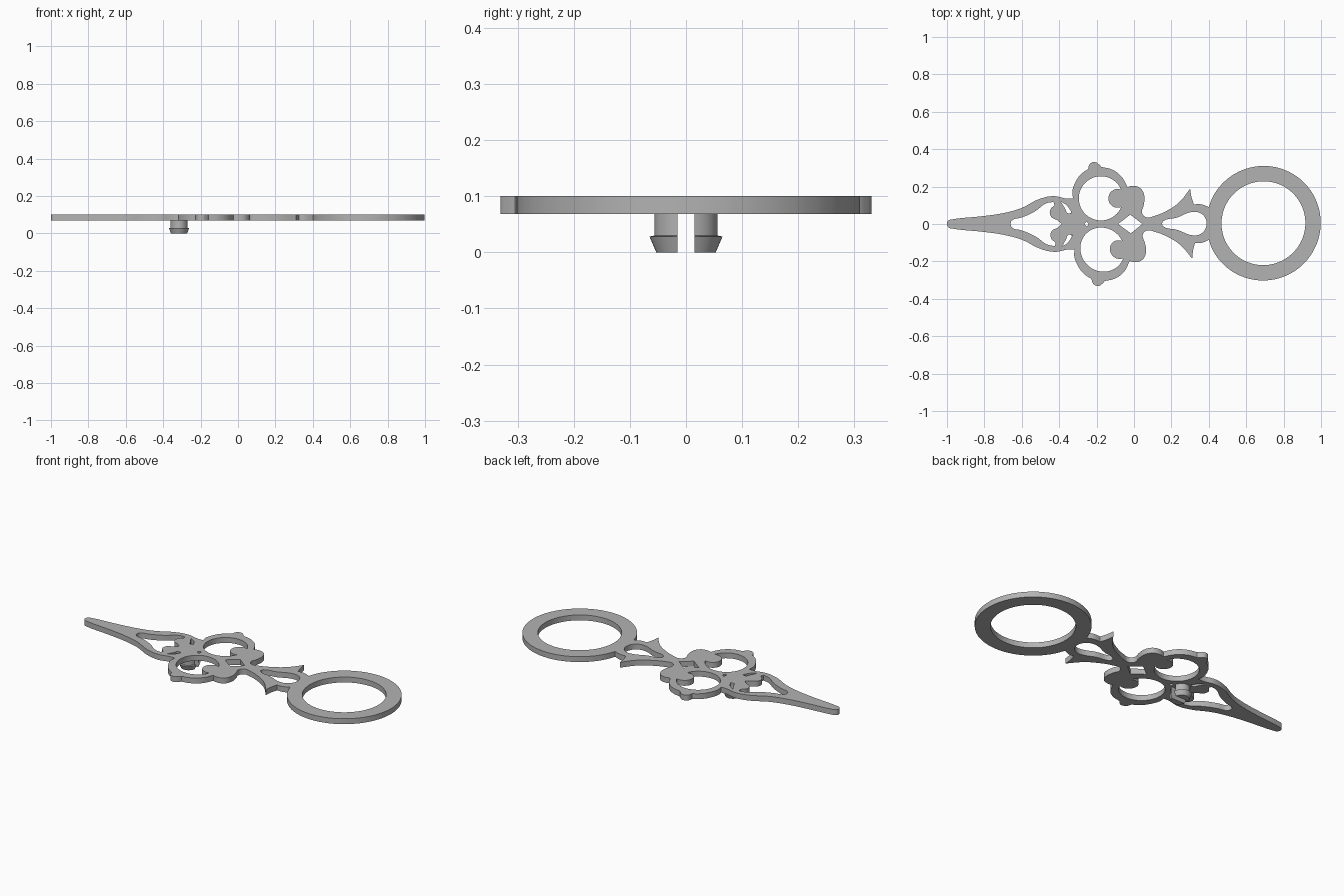
import bpy
import bmesh
from math import sin, cos, pi, radians, asin, acos, atan2

default_cube = bpy.data.objects.get("Cube")
if default_cube:
    bpy.data.objects.remove(default_cube, do_unlink=True)

# One plain grey material
grey = bpy.data.materials.new("plain grey")
grey.use_nodes = True
grey_colour = (.45, .45, .45, 1)
grey.diffuse_color = grey_colour
grey.node_tree.nodes["Principled BSDF"].inputs["Base Color"].default_value = grey_colour

PLATE_BOTTOM, PLATE_TOP = .068, .1
RING_X, RING_OUTER, RING_INNER = .692, .306, .224
SHARP = True


def arc(cx, cy, radius, start, end, steps):
    """Points along a circular arc, angles in radians."""
    angles = [start + (end - start) * i / steps for i in range(steps + 1)]
    return [(cx + radius * cos(a), cy + radius * sin(a)) for a in angles]


def lower(points):
    """Mirrored copy, slightly skewed because the two sides are not quite equal."""
    return [(p[0] + (.06 * p[1] if p[0] < .35 else 0), -p[1], *p[2:]) for p in points]


def closed(half):
    """Close an upper half outline with its mirrored lower half."""
    return half + lower([p for p in reversed(half) if p[1] > .0001])


def add_spline(curve, points):
    spline = curve.splines.new('BEZIER')
    spline.bezier_points.add(len(points) - 1)
    spline.use_cyclic_u = True
    spline.resolution_u = 5
    for knot, point in zip(spline.bezier_points, points):
        x, y = point[:2]
        knot.co = (x, y + .006 * max(x, 0), 0)
        handle = 'VECTOR' if len(point) > 2 else 'AUTO'
        knot.handle_left_type = knot.handle_right_type = handle


def finish(obj):
    obj.data.materials.clear()
    obj.data.materials.append(grey)
    bpy.ops.object.select_all(action='DESELECT')
    obj.select_set(True)
    bpy.context.view_layer.objects.active = obj
    bpy.ops.object.shade_smooth_by_angle(angle=radians(35))


# Upper half of the outer silhouette: tapered tip, side frame, loop, arm, fin, ring
tip = [(-1, 0), (-.993, .018), (-.97, .025), (-.8, .043), (-.69, .06),
       (-.6, .086), (-.51, .132), (-.43, .149), (-.36, .136), (-.325, .136, SHARP)]
loop = [(-.33, .17), (-.315, .22), (-.285, .265), (-.245, .294, SHARP),
        (-.237, .32), (-.21, .331), (-.187, .318), (-.175, .305, SHARP),
        (-.12, .292), (-.07, .257), (-.035, .198, SHARP)]
arm = [(-.005, .204), (.035, .19), (.055, .15), (.052, .1), (.043, .06),
       (.065, .036), (.11, .043), (.17, .067), (.24, .113), (.3, .187, SHARP),
       (.308, .14), (.32, .103, SHARP), (.36, .103), (.4, .088, SHARP)]
ring_edge = arc(RING_X, 0, RING_OUTER, radians(162), 0, 18)

# Openings that straddle the centre line
long_window = [(-.66, 0, SHARP), (-.655, .017), (-.6, .035), (-.53, .067), (-.47, .11),
               (-.43, .118, SHARP), (-.425, .1, SHARP), (-.448, .075),
               (-.444, .04), (-.41, .02, SHARP), (-.385, 0, SHARP)]
arm_window = [(.15, 0, SHARP), (.155, .013), (.23, .033), (.315, .063),
              (.36, .053), (.383, .025), (.388, 0)]
diamond = [(-.085, 0, SHARP), (-.02, .05, SHARP), (.045, 0, SHARP)]
small_diamond = [(-.265, 0, SHARP), (-.252, .014, SHARP), (-.243, 0, SHARP)]
ring_window = arc(RING_X, 0, RING_INNER, pi, 0, 18)

# Round opening inside each loop, with a ball-shaped scroll end biting into it
hole_x, hole_y, hole_r, ball_gap, ball_r = -.177, .137, .118, .09, .05
meet = acos((hole_r ** 2 + ball_gap ** 2 - ball_r ** 2) / (2 * hole_r * ball_gap))
ball_meet = atan2(hole_r * sin(meet), hole_r * cos(meet) - ball_gap)
hole_arc = arc(hole_x, hole_y, hole_r, meet, 2 * pi - meet, 24)
ball_arc = arc(hole_x + ball_gap, hole_y, ball_r, 2 * pi - ball_meet, ball_meet, 14)
hole_arc[0] += (SHARP,)
hole_arc[-1] += (SHARP,)
loop_window = hole_arc + ball_arc[1:-1]

# Slim crescent between the scroll, hub and loop
crescent = [(-.392, .12, SHARP), (-.358, .098), (-.333, .06, SHARP),
            (-.355, .058), (-.367, .08)]

# Flat openwork plate
curve = bpy.data.curves.new("openwork_plate", 'CURVE')
curve.dimensions = '2D'
curve.fill_mode = 'BOTH'
curve.extrude = (PLATE_TOP - PLATE_BOTTOM) / 2
for half in (tip + loop + arm + ring_edge[1:], long_window, arm_window,
             diamond, small_diamond, ring_window):
    add_spline(curve, closed(half))
for opening in (loop_window, crescent):
    add_spline(curve, opening)
    add_spline(curve, lower(opening))

plate = bpy.data.objects.new("openwork_plate", curve)
plate.location.z = (PLATE_TOP + PLATE_BOTTOM) / 2
bpy.context.collection.objects.link(plate)
bpy.ops.object.select_all(action='DESELECT')
plate.select_set(True)
bpy.context.view_layer.objects.active = plate
bpy.ops.object.convert(target='MESH')
plate = bpy.context.view_layer.objects.active

# Weld the caps to the walls
bm = bmesh.new()
bm.from_mesh(plate.data)
bmesh.ops.remove_doubles(bm, verts=bm.verts, dist=.00005)
bmesh.ops.recalc_face_normals(bm, faces=bm.faces)
bm.to_mesh(plate.data)
bm.free()
finish(plate)


def snap_pin(name, side):
    """Half of a split round pin with a barbed end."""
    profile = [(.053, 0), (.065, .028), (.056, .03), (.056, .072)]
    bm = bmesh.new()
    rows = []
    for radius, z in profile:
        cut = asin(.015 / radius)
        rows.append([bm.verts.new((x * .85 - .315, y * side, z))
                     for x, y in arc(0, 0, radius, cut, pi - cut, 20)])
    for low, high in zip(rows, rows[1:]):
        for i in range(len(low)):
            j = (i + 1) % len(low)
            bm.faces.new((low[i], low[j], high[j], high[i]))
    bm.faces.new(rows[0])
    bm.faces.new(rows[-1])
    bmesh.ops.recalc_face_normals(bm, faces=bm.faces)
    mesh = bpy.data.meshes.new(name)
    bm.to_mesh(mesh)
    bm.free()
    obj = bpy.data.objects.new(name, mesh)
    bpy.context.collection.objects.link(obj)
    finish(obj)


snap_pin("back_snap_pin", 1)
snap_pin("front_snap_pin", -1)
